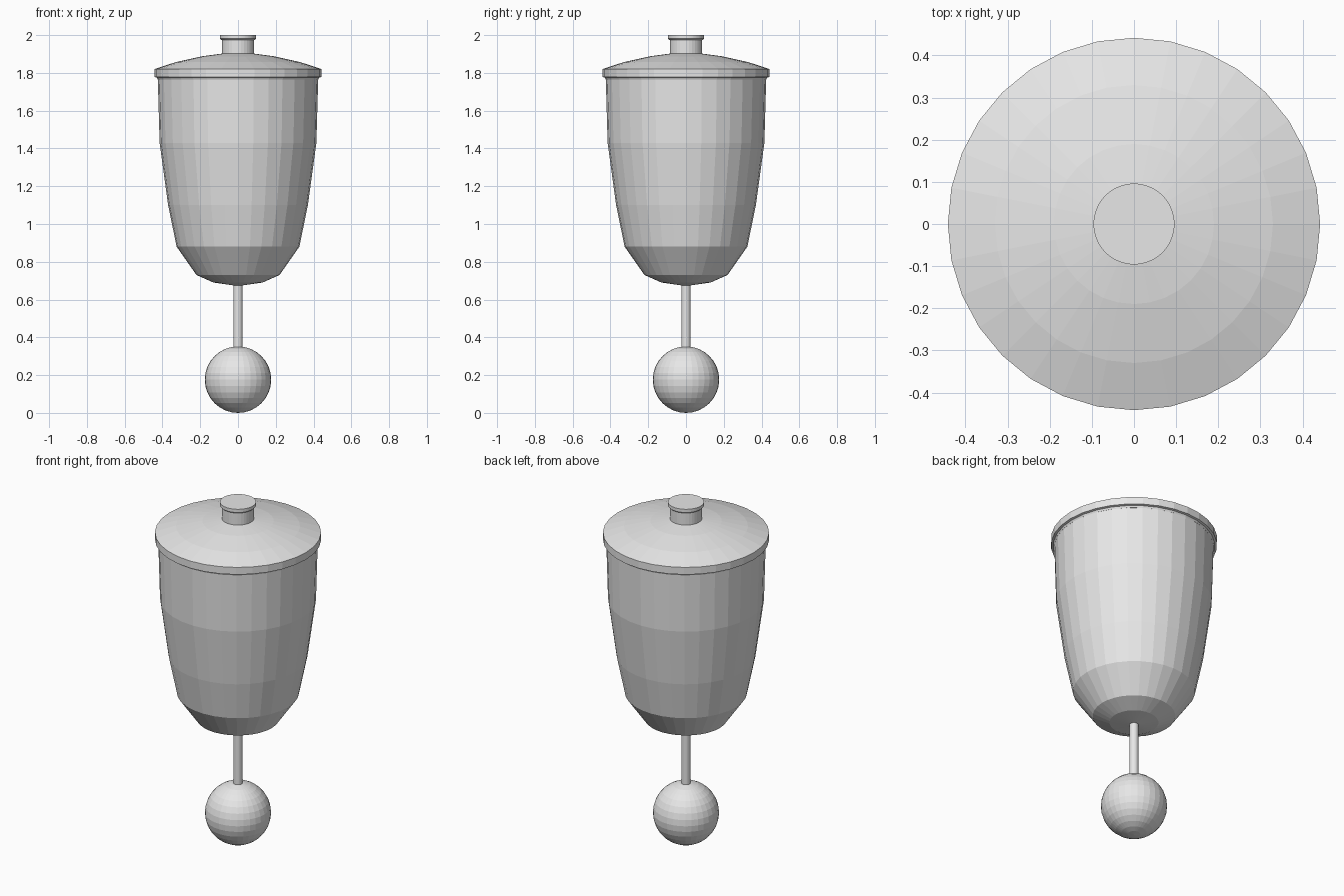
import bpy
import bmesh
from math import cos, sin, tau

cube = bpy.data.objects.get("Cube")
if cube:
    bpy.data.objects.remove(cube, do_unlink=True)

GREY = (0.8, 0.8, 0.8, 1)
grey = bpy.data.materials.new("plain grey")
grey.use_nodes = True
grey.diffuse_color = GREY
grey.node_tree.nodes["Principled BSDF"].inputs["Base Color"].default_value = GREY


def add_object(name, bm):
    bmesh.ops.recalc_face_normals(bm, faces=bm.faces)
    mesh = bpy.data.meshes.new(name)
    bm.to_mesh(mesh)
    bm.free()
    mesh.materials.append(grey)
    obj = bpy.data.objects.new(name, mesh)
    bpy.context.collection.objects.link(obj)
    return obj


def turned(name, profile, sides=32):
    """Revolve (radius, height) points, bottom to top, and cap both ends."""
    bm = bmesh.new()
    rings = [[bm.verts.new((r * cos(tau * i / sides), r * sin(tau * i / sides), z))
              for i in range(sides)] for r, z in profile]
    for low, high in zip(rings, rings[1:]):
        for i in range(sides):
            j = (i + 1) % sides
            bm.faces.new((low[i], low[j], high[j], high[i]))
    bm.faces.new(rings[0])
    bm.faces.new(rings[-1])
    return add_object(name, bm)


# Tapered vessel with a shallow rounded bottom
turned("vessel", [(0.025, 0.675), (0.13, 0.69), (0.22, 0.73), (0.325, 0.88),
                  (0.37, 1.10), (0.415, 1.43), (0.425, 1.78)])

# Domed lid with an overhanging rim
turned("lid", [(0.425, 1.765), (0.43, 1.775), (0.442, 1.778), (0.442, 1.82),
               (0.33, 1.857), (0.19, 1.888), (0.085, 1.902)])

# Knob: neck and wider cap
turned("knob_neck", [(0.085, 1.89), (0.085, 1.98)])
turned("knob_cap", [(0.088, 1.974), (0.096, 1.981), (0.096, 2.0)], 64)

# Thin hanging rod
turned("rod", [(0.024, 0.34), (0.024, 0.70)])

# Ball at the end of the rod
bm = bmesh.new()
bmesh.ops.create_uvsphere(bm, u_segments=32, v_segments=16, radius=0.176)
bmesh.ops.translate(bm, verts=bm.verts, vec=(0, 0, 0.176))
add_object("ball", bm)
